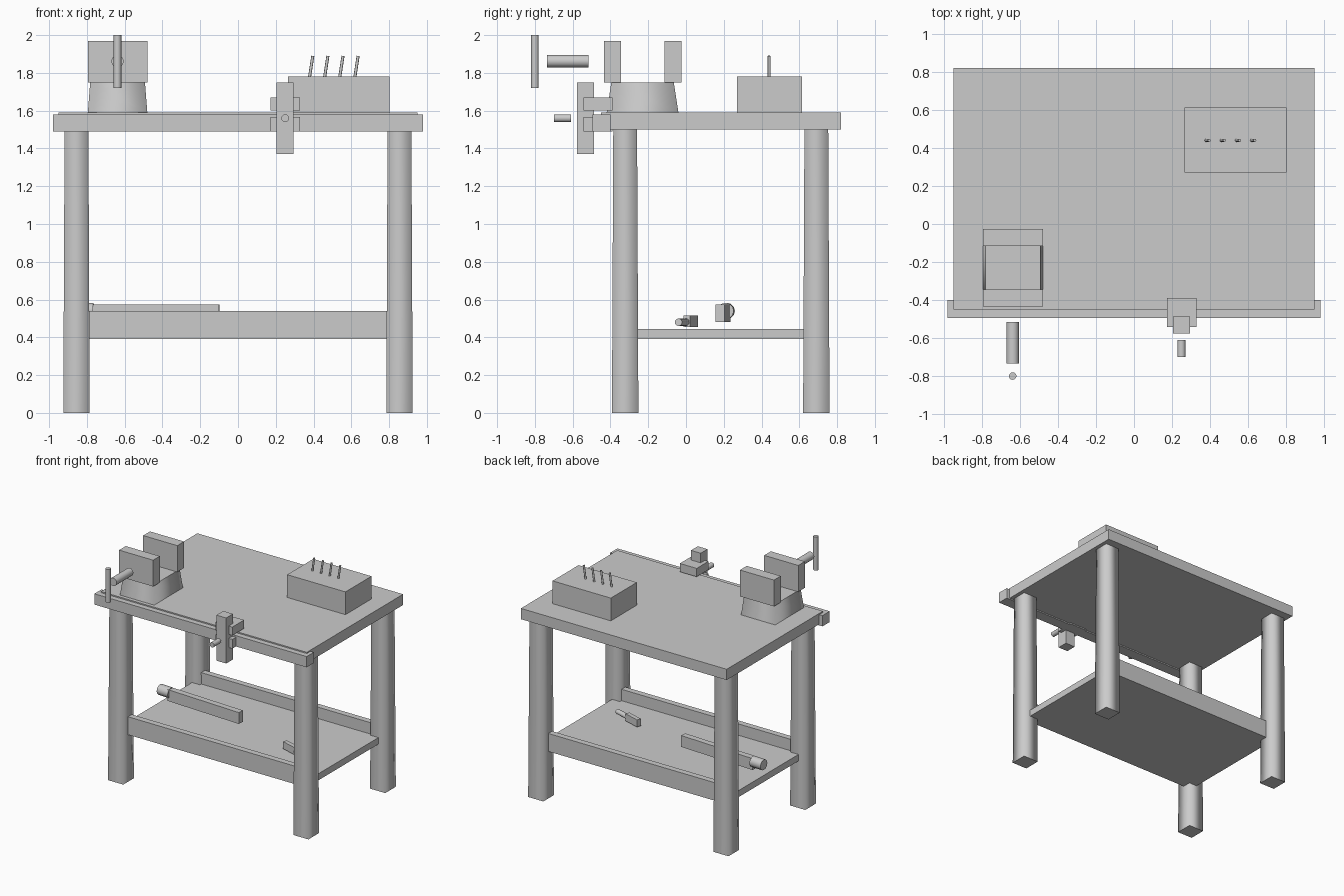
import bpy
import bmesh
import math
from mathutils import Matrix, Vector

cube = bpy.data.objects.get("Cube")
if cube:
    bpy.data.objects.remove(cube, do_unlink=True)

grey = bpy.data.materials.new("workshop grey")
grey.use_nodes = True
COLOUR = (0.6, 0.6, 0.6, 1)
grey.diffuse_color = COLOUR
grey.node_tree.nodes["Principled BSDF"].inputs["Base Color"].default_value = COLOUR


def finish(name, bm):
    mesh = bpy.data.meshes.new(name)
    bm.normal_update()
    bm.to_mesh(mesh)
    bm.free()
    mesh.materials.append(grey)
    obj = bpy.data.objects.new(name, mesh)
    bpy.context.collection.objects.link(obj)
    return obj


def box(name, x, y, z, taper=(1, 1), soft=False, turn=0):
    """Box from (min, max) ranges; taper scales the top, soft blends the sides."""
    bm = bmesh.new()
    bmesh.ops.create_cube(bm, size=1)
    for v in bm.verts:
        if v.co.z > 0:
            v.co.x *= taper[0]
            v.co.y *= taper[1]
    size = [b - a for a, b in (x, y, z)]
    centre = Vector([(a + b) / 2 for a, b in (x, y, z)])
    bm.transform(Matrix.Translation(centre) @ Matrix.Rotation(turn, 4, "Z")
                 @ Matrix.Diagonal((*size, 1)))
    bm.normal_update()
    if soft:
        caps = [f for f in bm.faces if abs(f.normal.z) > 0.9]
        for f in bm.faces:
            f.smooth = f not in caps
        for f in caps:
            for e in f.edges:
                e.smooth = False
    return finish(name, bm)


def rod(name, start, end, radius, sides=12):
    """Round bar between two points."""
    start, end = Vector(start), Vector(end)
    axis = end - start
    bm = bmesh.new()
    bmesh.ops.create_cone(bm, cap_ends=True, segments=sides, radius1=radius,
                          radius2=radius, depth=axis.length)
    for f in bm.faces:
        f.smooth = len(f.verts) == 4
    for e in bm.edges:
        e.smooth = all(f.smooth for f in e.link_faces)
    bm.transform(Matrix.Translation((start + end) / 2)
                 @ axis.to_track_quat("Z", "Y").to_matrix().to_4x4())
    return finish(name, bm)


# Worktop with a front lip
box("worktop", (-0.95, 0.95), (-0.45, 0.82), (1.5, 1.59))
box("front_lip", (-0.98, 0.98), (-0.495, -0.4), (1.49, 1.58))

# Four tapered legs
for side, cx in (("right", -0.855), ("left", 0.855)):
    for end, cy in (("front", -0.322), ("back", 0.69)):
        box(f"{end}_{side}_leg", (cx - 0.07, cx + 0.07), (cy - 0.07, cy + 0.07),
            (0, 1.5), taper=(0.9, 0.9), soft=True)

# Lower shelf and its rails
box("shelf", (-0.86, 0.86), (-0.325, 0.69), (0.39, 0.445))
for end, y in (("front", (-0.325, -0.275)), ("back", (0.64, 0.69))):
    box(f"{end}_shelf_rail", (-0.86, 0.86), y, (0.445, 0.54))

# Bench vise
VISE_X = (-0.795, -0.48)
box("vise_base", VISE_X, (-0.42, -0.04), (1.59, 1.75), taper=(0.92, 0.87), soft=True)
box("vise_front_jaw", VISE_X, (-0.433, -0.345), (1.75, 1.97))
box("vise_back_jaw", VISE_X, (-0.115, -0.025), (1.75, 1.97))
rod("vise_screw", (-0.638, -0.735, 1.862), (-0.638, -0.515, 1.862), 0.033)
rod("vise_handle", (-0.638, -0.8, 1.72), (-0.638, -0.8, 2), 0.02)

# Clamp on the front edge
box("clamp_bar", (0.205, 0.295), (-0.577, -0.487), (1.37, 1.75))
for name, z in (("upper", (1.6, 1.67)), ("lower", (1.49, 1.567))):
    box(f"clamp_{name}_jaw", (0.173, 0.328), (-0.543, -0.388), z)
rod("clamp_screw", (0.25, -0.7, 1.56), (0.25, -0.61, 1.56), 0.021)

# Tool block with leaning pins
box("tool_block", (0.265, 0.803), (0.27, 0.613), (1.59, 1.78))
for i in range(4):
    px = 0.376 + i * 0.08
    rod(f"pin_{i + 1}", (px, 0.44, 1.76), (px + 0.02, 0.44, 1.89), 0.008, 8)

# Long tool lying on the shelf
box("long_tool_blade", (-0.78, -0.1), (0.17, 0.22), (0.48, 0.575),
    turn=math.radians(-2.5))
rod("long_tool_handle", (-0.87, 0.216, 0.54), (-0.765, 0.21, 0.54), 0.043)

# Small tool lying on the shelf
box("small_tool_head", (0.4, 0.54), (0.007, 0.043), (0.455, 0.515),
    turn=math.radians(-17))
rod("small_tool_handle", (0.53, 0, 0.48), (0.66, -0.04, 0.48), 0.02)
